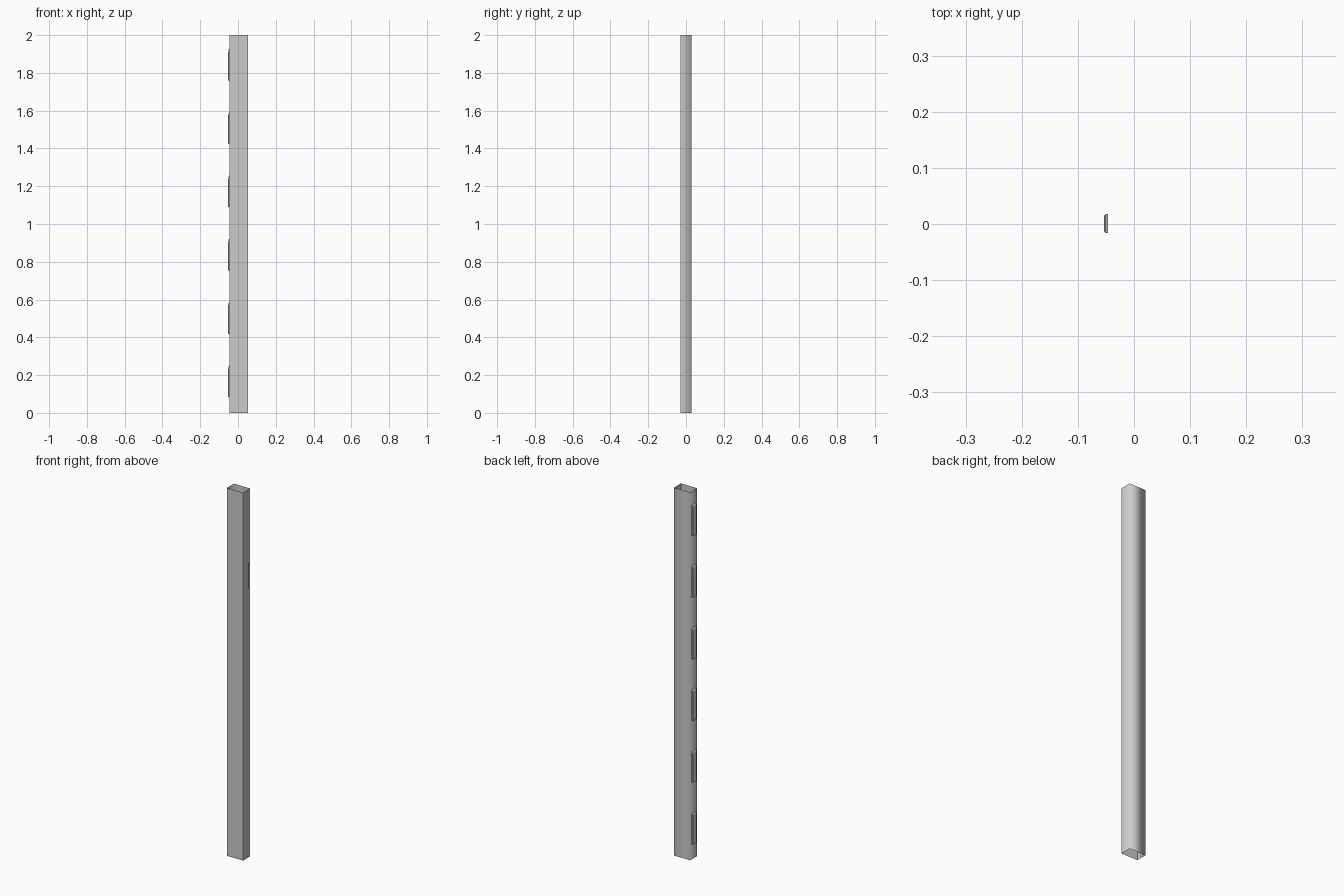
import bpy, bmesh

if "Cube" in bpy.data.objects:
    bpy.data.objects.remove(bpy.data.objects["Cube"])

X0, X1 = -0.046, 0.052   # post walls left / right
Y = 0.03                 # half depth
H = 2.0


def make_object(name, bm):
    bmesh.ops.recalc_face_normals(bm, faces=bm.faces)
    mesh = bpy.data.meshes.new(name)
    bm.to_mesh(mesh)
    bm.free()
    obj = bpy.data.objects.new(name, mesh)
    bpy.context.collection.objects.link(obj)
    return obj


# Post: thin-walled rectangular tube, open at both ends
bm = bmesh.new()
corners = [(X0, -Y), (X1, -Y), (X1, Y), (X0, Y)]
low = [bm.verts.new((x, y, 0)) for x, y in corners]
high = [bm.verts.new((x, y, H)) for x, y in corners]
for i in range(4):
    j = (i + 1) % 4
    f = bm.faces.new((low[i], low[j], high[j], high[i]))
    f.smooth = True
# front corners stay crisp, back corners shade softly
for e in bm.edges:
    if all(v.co.y < 0 for v in e.verts):
        e.smooth = False
# outward normals for the open sheet
post = make_object("post", bm)


# Tabs: shallow raised plates on the left wall, tapered toward the top
def tab(name, z):
    bm = bmesh.new()
    y0, y1, h, tip = -0.016, 0.018, 0.167, -0.0535
    base = [(y0, 0), (y1, 0), (y1, h), (y0, h)]
    mid = [(y0, 0), (y1, 0), (y1, h - 0.006), (y0, h - 0.006)]
    face = [(y0 + 0.003, 0), (y1 - 0.003, 0),
            (y1 - 0.003, h - 0.03), (y0 + 0.003, h - 0.03)]
    rings = []
    for x, pts in ((X0, base), (-0.0505, mid), (tip, face)):
        rings.append([bm.verts.new((x, y, z + dz)) for y, dz in pts])
    for a, b in zip(rings, rings[1:]):
        for i in range(4):
            j = (i + 1) % 4
            bm.faces.new((a[i], a[j], b[j], b[i]))
    bm.faces.new(rings[-1])
    return make_object(name, bm)


for k in range(6):
    tab(f"tab_{k + 1}", 0.083 + k * 0.3353)
